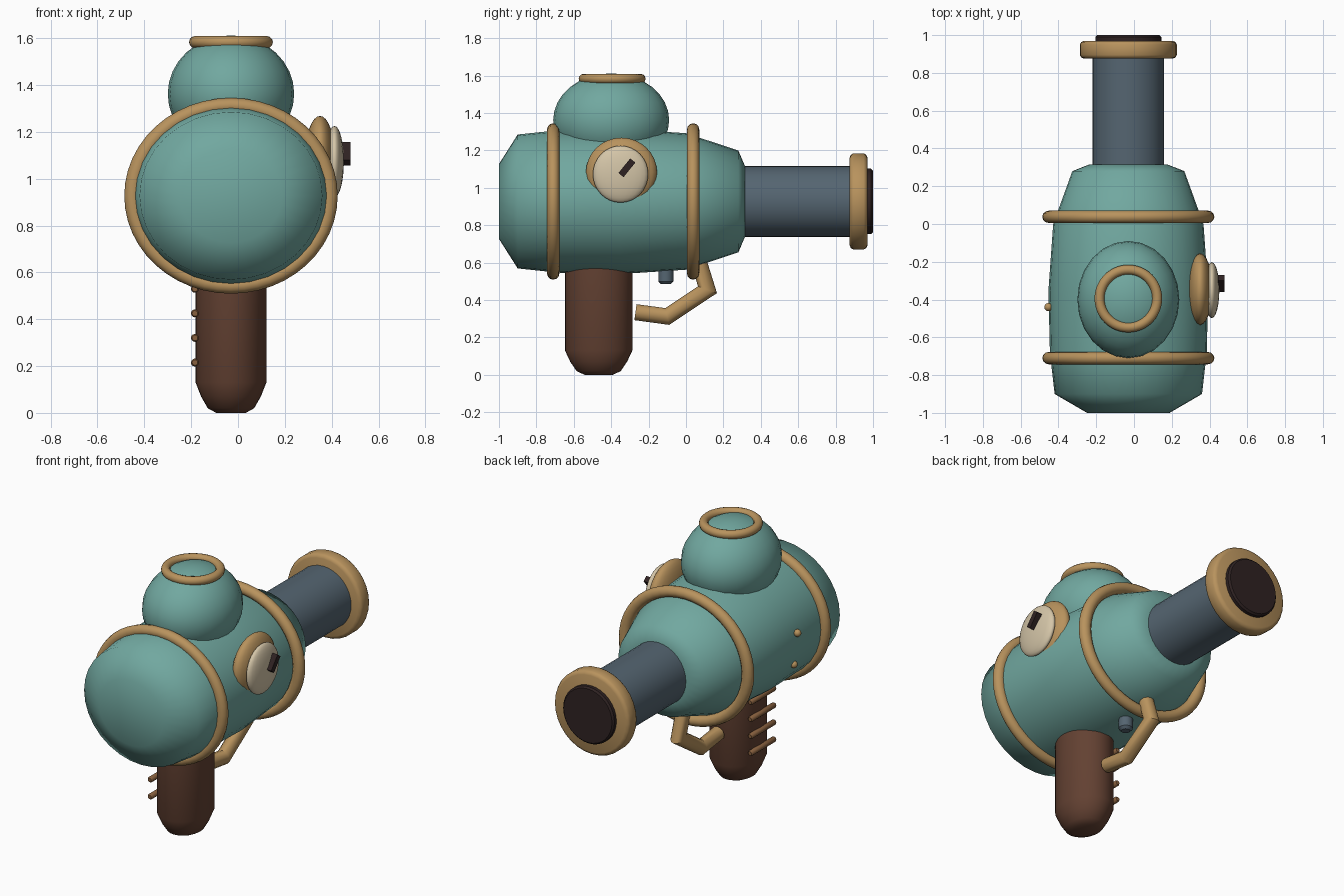
import bpy, bmesh, math
from mathutils import Matrix, Vector

cube = bpy.data.objects.get("Cube")
if cube:
    bpy.data.objects.remove(cube, do_unlink=True)

CX, AXIS_Z = -0.03, 0.927   # centre line of the body and barrel


def material(name, rgb):
    m = bpy.data.materials.new(name)
    m.use_nodes = True
    m.diffuse_color = (*rgb, 1)
    m.node_tree.nodes["Principled BSDF"].inputs["Base Color"].default_value = (*rgb, 1)
    return m


TEAL = material("teal enamel", (0.165, 0.39, 0.35))
BRASS = material("brass", (0.48, 0.29, 0.11))
STEEL = material("blue steel", (0.09, 0.13, 0.165))
WOOD = material("brown wood", (0.125, 0.053, 0.032))
COPPER = material("copper", (0.25, 0.12, 0.05))
CREAM = material("cream", (0.66, 0.56, 0.39))
DARK = material("dark bore", (0.028, 0.016, 0.016))

ALONG_Y = Matrix.Rotation(-math.pi / 2, 4, 'X')
UPRIGHT = Matrix.Identity(4)


def finish(name, bm, mat, loc, turn=UPRIGHT, scale=(1, 1, 1), angle=40):
    """Scale in world axes after turning, then place and shade."""
    bm.transform(Matrix.Diagonal((*scale, 1)) @ turn)
    bmesh.ops.recalc_face_normals(bm, faces=bm.faces)
    mesh = bpy.data.meshes.new(name)
    bm.to_mesh(mesh)
    bm.free()
    mesh.materials.append(mat)
    for p in mesh.polygons:
        p.use_smooth = True
    mesh.set_sharp_from_angle(angle=math.radians(angle))
    ob = bpy.data.objects.new(name, mesh)
    ob.location = loc
    bpy.context.collection.objects.link(ob)
    return ob


def lathe(name, profile, mat, loc, turn=UPRIGHT, scale=(1, 1, 1), angle=40, n=32):
    """Spin (height, radius) points around local z; ends are capped."""
    bm = bmesh.new()
    rings = [[bm.verts.new((r * math.cos(2 * math.pi * i / n),
                            r * math.sin(2 * math.pi * i / n), h))
              for i in range(n)] for h, r in profile]
    for a, b in zip(rings, rings[1:]):
        for i in range(n):
            j = (i + 1) % n
            bm.faces.new((a[i], a[j], b[j], b[i]))
    bm.faces.new(rings[0])
    bm.faces.new(rings[-1])
    return finish(name, bm, mat, loc, turn, scale, angle)


def torus(name, major, minor, mat, loc, turn=UPRIGHT, scale=(1, 1, 1), n=48, k=12):
    bm = bmesh.new()
    rings = []
    for i in range(n):
        a = 2 * math.pi * i / n
        ring = []
        for j in range(k):
            b = 2 * math.pi * j / k
            r = major + minor * math.cos(b)
            ring.append(bm.verts.new((r * math.cos(a), r * math.sin(a), minor * math.sin(b))))
        rings.append(ring)
    for i in range(n):
        p, q = rings[i], rings[(i + 1) % n]
        for j in range(k):
            bm.faces.new((p[j], q[j], q[(j + 1) % k], p[(j + 1) % k]))
    return finish(name, bm, mat, loc, turn, scale, angle=180)


def ellipsoid(name, radii, mat, loc, u=24, v=16):
    bm = bmesh.new()
    bmesh.ops.create_uvsphere(bm, u_segments=u, v_segments=v, radius=1)
    return finish(name, bm, mat, loc, scale=radii, angle=180)


# Main body: slightly wide barrel shape, with two brass bands
WIDE = (1.09, 1, 1)
lathe("body", [(-1, 0.2), (-0.9, 0.358), (-0.68, 0.381), (-0.35, 0.388), (0, 0.365),
               (0.28, 0.272), (0.315, 0.19)],
      TEAL, (CX, 0, AXIS_Z), ALONG_Y, WIDE, angle=180)
for name, y in (("front_band", -0.71), ("back_band", 0.038)):
    torus(name, 0.385, 0.033, BRASS, (CX, y, AXIS_Z), ALONG_Y, WIDE)

# Barrel, muzzle collar and bore
lathe("barrel", [(0.28, 0.19), (0.9, 0.19)], STEEL, (CX, 0, AXIS_Z), ALONG_Y)
lathe("muzzle_collar", [(0.875, 0.235), (0.882, 0.25), (0.895, 0.257), (0.95, 0.257),
                        (0.963, 0.25), (0.97, 0.235)],
      BRASS, (CX, 0, AXIS_Z), ALONG_Y)
lathe("muzzle_bore", [(0.93, 0.175), (0.99, 0.175), (1, 0.165)],
      DARK, (CX, 0, AXIS_Z), ALONG_Y)

# Dome on top with its brass ring
ellipsoid("dome", (0.27, 0.31, 0.25), TEAL, (CX, -0.4, 1.362))
torus("dome_ring", 0.153, 0.026, BRASS, (CX, -0.395, 1.583))

# Gauge on the left side
ellipsoid("gauge_bezel", (0.065, 0.19, 0.185), BRASS, (0.35, -0.345, 1.083))
ellipsoid("gauge_face", (0.04, 0.148, 0.152), CREAM, (0.412, -0.35, 1.073))
bm = bmesh.new()
bmesh.ops.create_cube(bm, size=1)
bm.transform(Matrix.Diagonal((0.035, 0.1, 0.035, 1)))
finish("gauge_needle", bm, DARK, (0.462, -0.316, 1.107),
       Matrix.Rotation(math.radians(51), 4, 'X'))

# Rivets on the right side
for i, z in enumerate((0.8, 1.0)):
    ellipsoid(f"rivet_{i + 1}", (0.022, 0.022, 0.022), BRASS,
              (-0.428 - 0.025 * i, -0.44, z), 12, 8)

# Grip with rounded foot, and rods across its right side
lathe("grip", [(0, 0.075), (0.02, 0.118), (0.07, 0.152), (0.13, 0.18), (0.62, 0.18)],
      WOOD, (CX, -0.467, 0), scale=(0.84, 1, 1), angle=60)
for i in range(4):
    lathe(f"grip_rod_{i + 1}", [(-0.12, 0.012), (-0.112, 0.017), (0.112, 0.017), (0.12, 0.012)],
          COPPER, (-0.184, -0.48, 0.215 + 0.105 * i), ALONG_Y, n=12)

# Trigger
lathe("trigger", [(0, 0.025), (0.015, 0.04), (0.12, 0.04)], STEEL, (CX, -0.108, 0.485), n=16)

# Trigger guard: mitred tube swept along a bent path in the side plane
path = [Vector(p) for p in ((0, 0.045, 0.68), (0, 0.115, 0.455),
                            (0, -0.1, 0.312), (0, -0.27, 0.335))]
bm = bmesh.new()
rings, n = [], 12
for i, p in enumerate(path):
    d_in = (p - path[i - 1]).normalized() if i else None
    d_out = (path[i + 1] - p).normalized() if i < len(path) - 1 else d_in
    d_in = d_in or d_out
    tangent = (d_in + d_out).normalized()
    side = tangent.cross(Vector((1, 0, 0))) / tangent.dot(d_in)
    rings.append([bm.verts.new(p + 0.043 * (Vector((math.cos(a), 0, 0)) + side * math.sin(a)))
                  for a in (2 * math.pi * k / n for k in range(n))])
for a, b in zip(rings, rings[1:]):
    for k in range(n):
        bm.faces.new((a[k], a[(k + 1) % n], b[(k + 1) % n], b[k]))
bm.faces.new(rings[0])
bm.faces.new(rings[-1])
finish("trigger_guard", bm, BRASS, (CX, 0, 0), angle=35)
